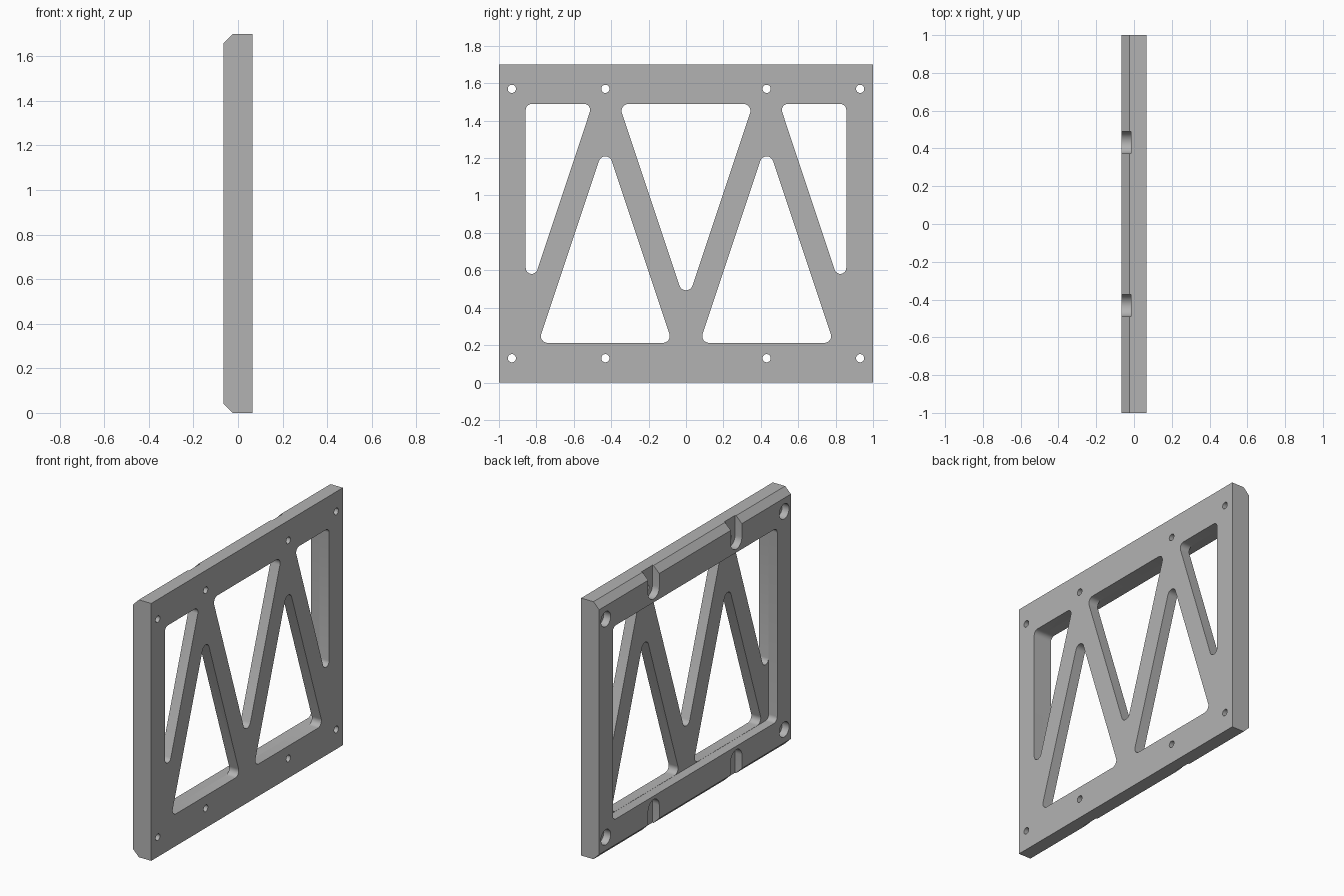
import bpy, bmesh, math
from mathutils import Vector

cube = bpy.data.objects.get("Cube")
if cube:
    bpy.data.objects.remove(cube, do_unlink=True)

HALF_T = 0.066            # half plate thickness
HEIGHT = 1.7
CHAMFER = 0.042
LOW, HIGH, SIDE = 0.212, 1.489, 0.857   # window area limits
BORE_DEPTH = 0.05
RECESS_DEPTH = 0.063

grey = bpy.data.materials.new("plain grey")
grey.use_nodes = True
colour = (0.45, 0.45, 0.45, 1)
grey.diffuse_color = colour
grey.node_tree.nodes["Principled BSDF"].inputs["Base Color"].default_value = colour


def prism(name, points, offset):
    """Extrude a closed outline of 3D points by an offset."""
    bm = bmesh.new()
    face = bm.faces.new([bm.verts.new(p) for p in points])
    grown = bmesh.ops.extrude_face_region(bm, geom=[face], use_keep_orig=True)
    bmesh.ops.translate(bm, vec=offset,
                        verts=[g for g in grown["geom"] if isinstance(g, bmesh.types.BMVert)])
    bmesh.ops.recalc_face_normals(bm, faces=bm.faces)
    mesh = bpy.data.meshes.new(name)
    bm.to_mesh(mesh)
    bm.free()
    mesh.materials.append(grey)
    obj = bpy.data.objects.new(name, mesh)
    bpy.context.collection.objects.link(obj)
    return obj


def rounded(corners, r, steps=8):
    """Polygon in the (y, z) plane with every corner filleted."""
    pts = [Vector(c) for c in corners]
    out = []
    for i, p in enumerate(pts):
        a = (pts[i - 1] - p).normalized()
        b = (pts[(i + 1) % len(pts)] - p).normalized()
        half = a.angle(b) / 2
        centre = p + (a + b).normalized() * r / math.sin(half)
        u = p + a * r / math.tan(half) - centre
        v = p + b * r / math.tan(half) - centre
        sweep = math.pi - 2 * half
        for k in range(steps + 1):
            t = k / steps
            out.append(centre + (u * math.sin((1 - t) * sweep) + v * math.sin(t * sweep)) / math.sin(sweep))
    return out


def arc(y, z, r, start, sweep, steps):
    return [(y + r * math.cos(start + sweep * k / steps), z + r * math.sin(start + sweep * k / steps))
            for k in range(steps + 1)]


def circle(y, z, r):
    return arc(y, z, r, 0, math.tau, 32)[:-1]


# Plate with two chamfered long edges
profile = [(-HALF_T, CHAMFER), (CHAMFER - HALF_T, 0), (HALF_T, 0),
           (HALF_T, HEIGHT), (CHAMFER - HALF_T, HEIGHT), (-HALF_T, HEIGHT - CHAMFER)]
plate = prism("truss_plate", [(x, -1, z) for x, z in profile], (0, 2, 0))
bpy.context.view_layer.objects.active = plate
plate.select_set(True)


def cut(outline, x0, x1):
    """Cut a (y, z) outline out of the plate between two depths."""
    cutter = prism("cutter", [(x0, p[0], p[1]) for p in outline], (x1 - x0, 0, 0))
    cutter.hide_render = True
    mod = plate.modifiers.new("cut", "BOOLEAN")
    mod.operation = "DIFFERENCE"
    mod.solver = "EXACT"
    mod.object = cutter
    bpy.ops.object.modifier_apply(modifier=mod.name)
    bpy.data.objects.remove(cutter, do_unlink=True)


BACK, THROUGH = -HALF_T - 0.05, HALF_T + 0.05

# Shallow recess behind the truss bars
s, lo, hi = SIDE + 0.001, LOW - 0.001, HIGH + 0.001
cut(rounded([(-s, lo), (s, lo), (s, hi), (-s, hi)], 0.033), BACK, RECESS_DEPTH - HALF_T)

# Centre window
cut(rounded([(-0.359, HIGH), (0, 0.413), (0.359, HIGH)], 0.037), BACK, THROUGH)

for side in (-1, 1):
    # Lower triangle and outer window
    cut(rounded([(side * 0.79, LOW), (side * 0.073, LOW), (side * 0.431, 1.287)], 0.036), BACK, THROUGH)
    cut(rounded([(side * SIDE, HIGH), (side * 0.5, HIGH), (side * SIDE, 0.415)], 0.032), BACK, THROUGH)
    for z, edge in ((0.13, -0.1), (HEIGHT - 0.13, HEIGHT + 0.1)):
        # Counterbored corner hole
        cut(circle(side * 0.931, z, 0.05), BACK, BORE_DEPTH - HALF_T)
        cut(circle(side * 0.931, z, 0.022), BACK, THROUGH)
        # Open slot with its hole
        y, r = side * 0.431, 0.058
        turn = math.pi if z > 1 else 0
        ends = arc(y, z, r, turn, math.pi, 16)
        cut(ends + [(ends[-1][0], edge), (ends[0][0], edge)], BACK, BORE_DEPTH - HALF_T)
        cut(circle(y, z, 0.022), BACK, THROUGH)

bpy.ops.object.shade_smooth_by_angle(angle=math.radians(30))
